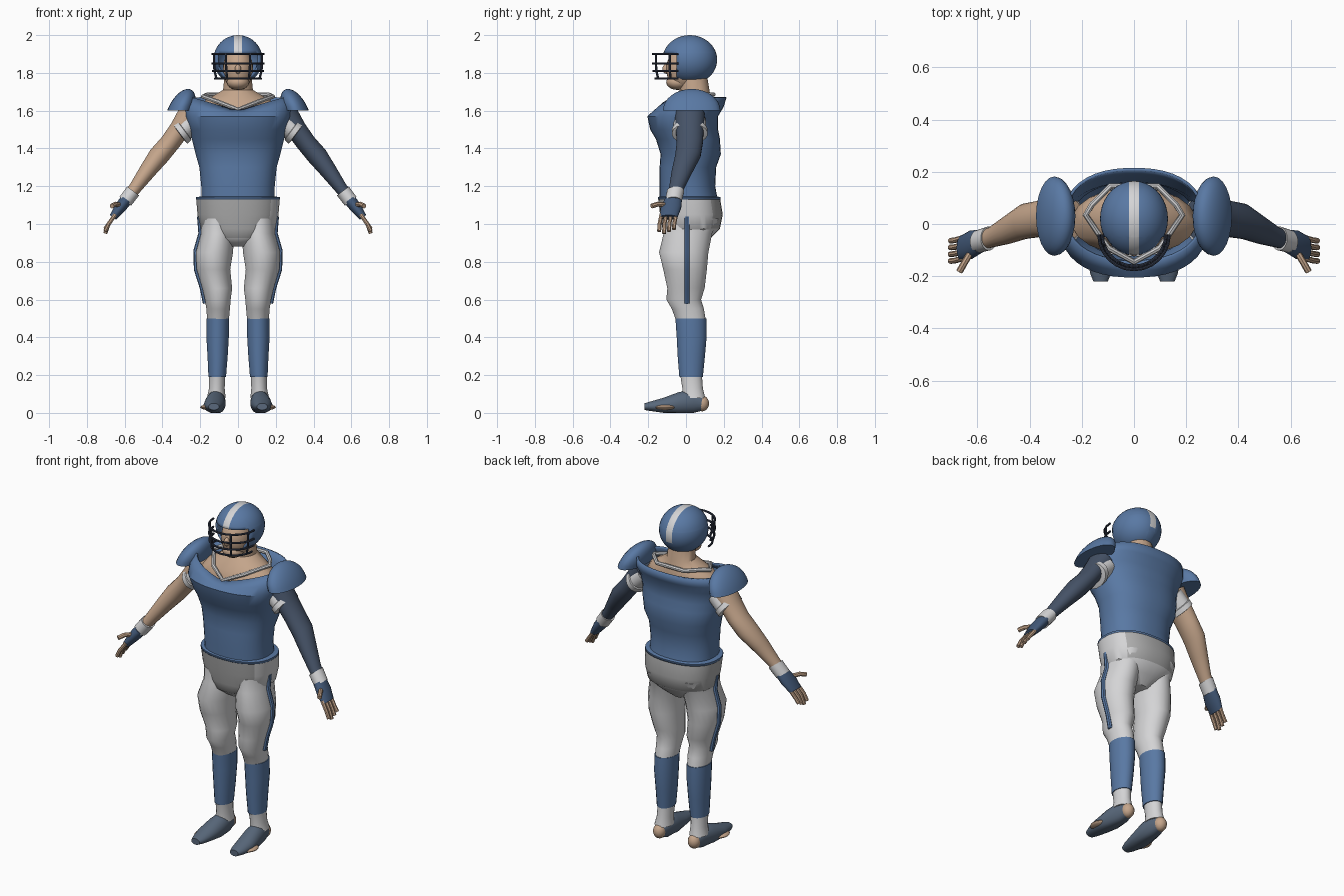
import bpy, bmesh, math
from mathutils import Vector

cube = bpy.data.objects.get("Cube")
if cube:
    bpy.data.objects.remove(cube, do_unlink=True)


def material(name, r, g, b):
    mat = bpy.data.materials.new(name)
    mat.use_nodes = True
    mat.diffuse_color = (r, g, b, 1)
    mat.node_tree.nodes["Principled BSDF"].inputs["Base Color"].default_value = (r, g, b, 1)
    return mat


BLUE = material("team blue", .1, .19, .37)
WHITE = material("off white", .66, .66, .67)
GREY = material("waist grey", .42, .42, .42)
SKIN = material("skin", .56, .38, .26)
SLEEVE = material("dark sleeve", .06, .085, .135)
GLOVE = material("glove navy", .055, .1, .19)
SHOE = material("shoe slate", .1, .14, .2)
MASK = material("mask dark", .035, .045, .075)
parts = []


def finish(name, bm, *mats, shell=0):
    """Turn a bmesh into a named object, optionally with wall thickness."""
    bmesh.ops.recalc_face_normals(bm, faces=bm.faces)
    mesh = bpy.data.meshes.new(name)
    bm.to_mesh(mesh)
    bm.free()
    obj = bpy.data.objects.new(name, mesh)
    bpy.context.collection.objects.link(obj)
    for mat in mats:
        mesh.materials.append(mat)
    if shell:
        wall = obj.modifiers.new("wall", "SOLIDIFY")
        wall.thickness = shell
        wall.offset = -1
    parts.append(obj)
    return obj


def loft(rows, u=(1, 0, 0), v=(0, 1, 0), sides=20, power=2, cap=True):
    """Skin rings (x, y, z, radius along u, radius along v)."""
    bm = bmesh.new()
    u, v = Vector(u), Vector(v)
    rings = []
    for x, y, z, ru, rv in rows:
        ring = []
        for i in range(sides):
            a = math.tau * (i + .5) / sides
            c, s = math.cos(a), math.sin(a)
            c = math.copysign(abs(c) ** (2 / power), c)
            s = math.copysign(abs(s) ** (2 / power), s)
            ring.append(bm.verts.new(Vector((x, y, z)) + u * ru * c + v * rv * s))
        rings.append(ring)
    for low, high in zip(rings, rings[1:]):
        for i in range(sides):
            j = (i + 1) % sides
            bm.faces.new((low[i], low[j], high[j], high[i]))
    if cap:
        bm.faces.new(rings[0])
        bm.faces.new(rings[-1])
    return bm


def body_rows(table):
    """Convert (z, half width, front y, back y) to centred rings."""
    return [(0, (f + b) / 2, z, w, (b - f) / 2) for z, w, f, b in table]


def ball(center, radii, segments=24):
    bm = bmesh.new()
    bmesh.ops.create_uvsphere(bm, u_segments=segments, v_segments=segments * 2 // 3, radius=1)
    bmesh.ops.scale(bm, vec=radii, verts=bm.verts)
    bmesh.ops.translate(bm, vec=center, verts=bm.verts)
    return bm


def slice_at(bm, co, no, trim=False):
    bmesh.ops.bisect_plane(bm, geom=bm.verts[:] + bm.edges[:] + bm.faces[:],
                           plane_co=co, plane_no=no, clear_outer=trim)


def tube(name, points, radius, mat, closed=False):
    curve = bpy.data.curves.new(name, "CURVE")
    curve.dimensions = "3D"
    curve.bevel_depth = radius
    curve.bevel_resolution = 2
    curve.use_fill_caps = True
    line = curve.splines.new("POLY")
    line.points.add(len(points) - 1)
    for p, co in zip(line.points, points):
        p.co = (*co, 1)
    line.use_cyclic_u = closed
    curve.materials.append(mat)
    obj = bpy.data.objects.new(name, curve)
    bpy.context.collection.objects.link(obj)
    bpy.ops.object.select_all(action="DESELECT")
    obj.select_set(True)
    bpy.context.view_layer.objects.active = obj
    bpy.ops.object.convert(target="MESH")
    parts.append(bpy.context.view_layer.objects.active)


# Jersey: open shell with hem and V-shaped neckline
bm = loft(body_rows([
    (1.13, .222, -.148, .182), (1.142, .222, -.148, .182), (1.146, .195, -.14, .165),
    (1.2, .195, -.14, .155), (1.3, .205, -.14, .16), (1.37, .225, -.135, .185),
    (1.45, .245, -.16, .18), (1.5, .255, -.19, .17), (1.57, .28, -.205, .17),
    (1.62, .285, -.18, .2), (1.67, .265, -.145, .215)]), sides=40, power=2.3, cap=False)
for vert in bm.verts:
    if vert.co.z > 1.6 and vert.co.y < 0:
        dip = max(0, 1 - abs(vert.co.x) / .24)
        vert.co.z -= dip * (.07 if vert.co.z > 1.65 else .035)
finish("jersey", bm, BLUE, shell=.012)

# Chest, neck and face
finish("upper_body", loft(body_rows([
    (1.45, .2, -.11, .14), (1.58, .24, -.12, .14), (1.64, .2, -.09, .14),
    (1.68, .13, -.06, .13), (1.71, .08, -.035, .125), (1.8, .07, -.04, .11)])), SKIN)
finish("face", ball((0, -.015, 1.82), (.08, .09, .11)), SKIN)
finish("nose", ball((0, -.105, 1.82), (.016, .02, .025), 12), SKIN)
finish("jaw", ball((0, -.045, 1.75), (.06, .06, .04), 16), SKIN)

# Neck trim around the collar
half = [(.1, -.09, 1.645), (.185, .035, 1.675), (.16, .075, 1.685), (.09, .145, 1.685)]
tube("collar_trim", [(0, -.145, 1.605)] + half + [(-x, y, z) for x, y, z in reversed(half)],
     .012, WHITE, closed=True)

# Helmet with face opening and centre stripe
bm = ball((0, .02, 1.87), (.13, .145, .13), 36)
for edge in (-.02, .02):
    slice_at(bm, (edge, 0, 0), (1, 0, 0))
slice_at(bm, (0, 0, 1.765), (0, 0, -1), trim=True)
slice_at(bm, (0, 0, 1.905), (0, 0, 1))
slice_at(bm, (0, -.05, 0), (0, 1, 0))
opening = []
for face in bm.faces:
    c = face.calc_center_median()
    face.material_index = int(abs(c.x) < .02 and c.z > 1.84)
    if c.y < -.05 and c.z < 1.905:
        opening.append(face)
bmesh.ops.delete(bm, geom=opening, context="FACES")
finish("helmet", bm, BLUE, WHITE, shell=.012)


# Face guard
def guard_point(angle, z):
    a = math.radians(angle)
    shrink = 1 - max(0, 1.82 - z) * 2
    return (.135 * shrink * math.cos(a), -.04 - .135 * shrink * math.sin(a), z)


levels = (1.9, 1.85, 1.81, 1.77)
for z in levels:
    tube("guard_bar", [guard_point(a, z) for a in range(0, 181, 15)], .006, MASK)
for angle in (20, 62, 118, 160):
    tube("guard_upright", [guard_point(angle, z) for z in levels], .006, MASK)

# Waist: grey band with front panel, white seat
bm = loft(body_rows([
    (1.135, .222, -.147, .181), (1.05, .215, -.138, .195), (.975, .2, -.125, .18),
    (.925, .14, -.115, .13), (.88, .06, -.06, .08)]), sides=40, power=2.3)
for face in bm.faces:
    c = face.calc_center_median()
    panel = c.y < -.05 and abs(c.x) < .09 and c.z > .92
    face.material_index = int(not (panel or (c.z > .975 and c.x < .17)))
finish("waist", bm, GREY, WHITE)

for side, label in ((1, "left_"), (-1, "right_")):
    def flip(rows):
        return [(side * row[0], *row[1:]) for row in rows]

    # Legs
    finish(label + "pants_leg", loft(flip([
        (.11, .03, 1.03, .09, .145), (.108, .01, .95, .088, .13), (.125, -.012, .85, .1, .132),
        (.13, -.005, .76, .09, .117), (.11, 0, .66, .08, .1), (.107, -.012, .6, .069, .093),
        (.105, .01, .55, .063, .086), (.106, .026, .49, .058, .08)])), WHITE)
    finish(label + "sock", loft(flip([
        (.107, .026, .5, .061, .083), (.108, .03, .4, .06, .08),
        (.108, .028, .3, .054, .073), (.11, .027, .19, .047, .063)])), BLUE)
    finish(label + "ankle", loft(flip([
        (.11, .027, .2, .043, .058), (.112, .035, .13, .042, .055),
        (.115, .04, .08, .05, .062)])), WHITE)
    tube(label + "leg_stripe", flip([
        (.203, .005, 1.04), (.196, .005, .95), (.222, .005, .86), (.22, .005, .76),
        (.188, .005, .66), (.172, .005, .58)]), .014, BLUE)

    # Shoes with flat soles, bare toes and heel
    bm = loft(flip([
        (.115, .1, .05, .03, .035), (.115, .04, .06, .048, .065), (.12, -.04, .05, .055, .06),
        (.128, -.12, .04, .054, .04), (.128, -.19, .035, .04, .025),
        (.128, -.22, .033, .028, .018)]), v=(0, 0, 1))
    for vert in bm.verts:
        vert.co.z = max(vert.co.z, 0)
    finish(label + "shoe", bm, SHOE)
    finish(label + "toes", ball((side * .145, -.11, .03), (.055, .06, .016), 16), SKIN)
    finish(label + "heel", ball((side * .115, .085, .05), (.036, .037, .042), 16), SKIN)

    # Shoulder pad: half dome leaning inwards
    bm = ball((.305, .03, 1.6), (.07, .152, .115))
    slice_at(bm, (0, 0, 1.6), (0, 0, -1), trim=True)
    bmesh.ops.holes_fill(bm, edges=[e for e in bm.edges if e.is_boundary])
    for vert in bm.verts:
        vert.co.x = side * (vert.co.x - .35 * (vert.co.z - 1.6))
    finish(label + "shoulder_pad", bm, BLUE)

    # Arm, sleeve cuff, wristband and glove
    across = (side * .8, 0, .6)
    frame = dict(u=(0, 1, 0), v=across)
    finish(label + "arm", loft(flip([
        (.25, .02, 1.58, .08, .07), (.31, .02, 1.5, .074, .055), (.36, .02, 1.43, .07, .053),
        (.42, .01, 1.36, .068, .055), (.48, -.02, 1.28, .056, .045),
        (.545, -.05, 1.19, .04, .034), (.6, -.067, 1.12, .035, .03)]), **frame),
        SLEEVE if side > 0 else SKIN)
    finish(label + "cuff", loft(flip([
        (.235, .02, 1.55, .085, .065), (.285, .02, 1.5, .088, .06), (.287, .02, 1.498, .095, .068),
        (.307, .02, 1.478, .095, .068), (.309, .02, 1.476, .08, .055)]),
        u=(0, 1, 0), v=(side * .6, 0, .8)), WHITE)
    finish(label + "wristband", loft(flip([
        (.555, -.055, 1.175, .046, .04), (.597, -.067, 1.12, .044, .039)]), **frame), WHITE)
    finish(label + "glove", loft(flip([
        (.59, -.067, 1.13, .046, .033), (.625, -.08, 1.085, .055, .031),
        (.662, -.092, 1.035, .047, .021)]), **frame), GLOVE)
    for i in range(4):
        y = -.13 + i * .026
        drop = .012 * abs(i - 1)
        tube(label + "finger", flip([(.65, y, 1.05), (.685, y - .01, 1.0),
                                     (.703, y - .012, .95 + drop)]), .011, SKIN)
    tube(label + "thumb", flip([(.62, -.1, 1.1), (.65, -.15, 1.105), (.668, -.182, 1.095)]),
         .013, SKIN)

# Smooth shading with sharp creases kept
bpy.ops.object.select_all(action="DESELECT")
for obj in parts:
    obj.select_set(True)
bpy.context.view_layer.objects.active = parts[0]
bpy.ops.object.shade_smooth_by_angle(angle=math.radians(40))
